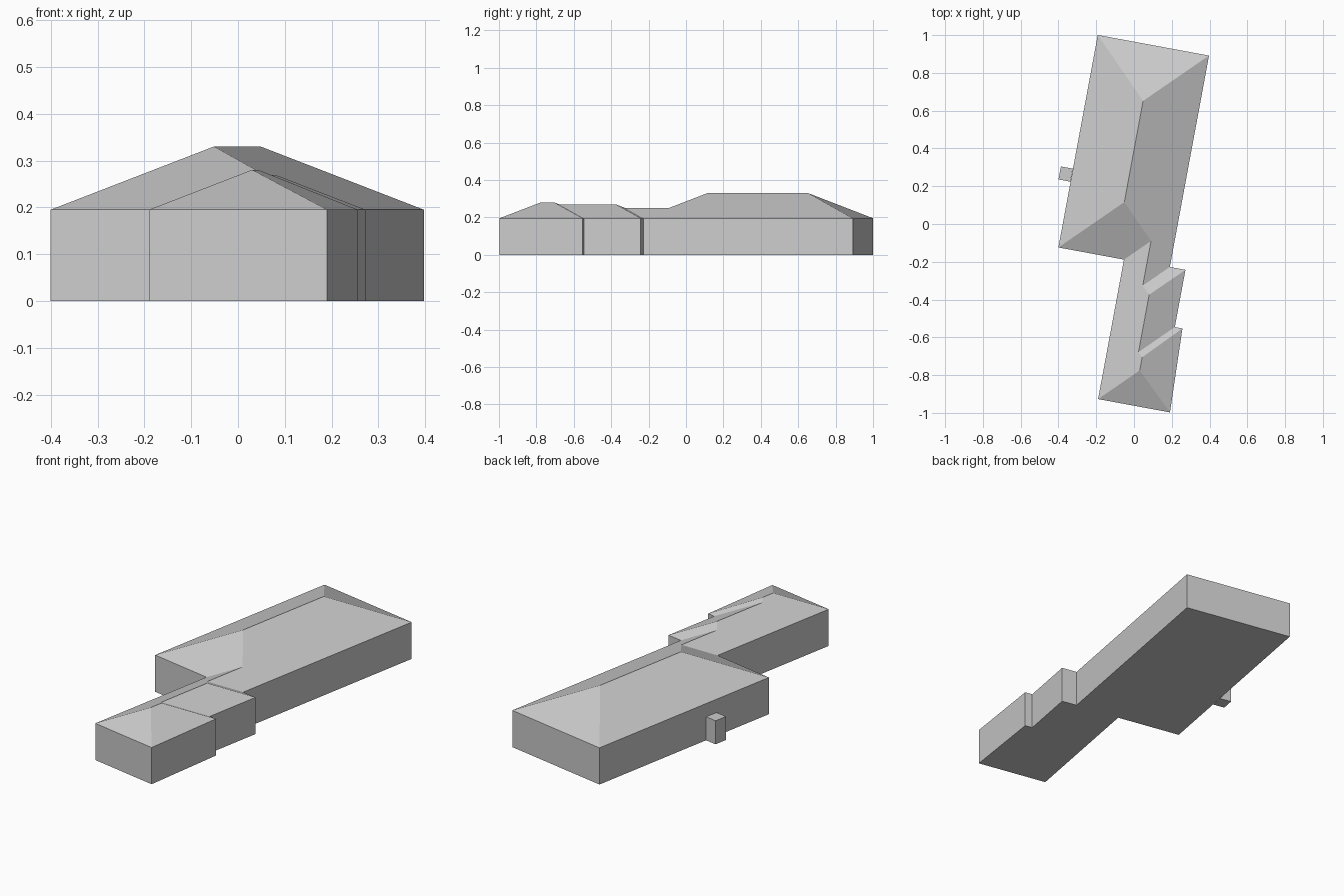
import bpy, bmesh, math

if "Cube" in bpy.data.objects:
    bpy.data.objects.remove(bpy.data.objects["Cube"])

ANGLE = math.radians(-10.5)      # the building is turned in plan
EAVE, PITCH = 0.195, 0.451       # wall height, roof rise per unit of inset


def finish(name, bm):
    bmesh.ops.recalc_face_normals(bm, faces=bm.faces)
    me = bpy.data.meshes.new(name)
    bm.to_mesh(me)
    bm.free()
    ob = bpy.data.objects.new(name, me)
    bpy.context.collection.objects.link(ob)
    ob.rotation_euler.z = ANGLE
    return ob


# Plan lines in the building's own axes
ML, MR, MF, MB = -0.371, 0.228, -0.195, 0.949    # main block
WL, WF = -0.018, -0.946                          # wing left and front walls
S1A, S1B, S1Y = 0.369, 0.353, -0.497             # front wing section
S2R, S2Y = 0.312, -0.189                         # middle wing section

# Outline of the walls, anticlockwise
outline = dict(a=(ML, MF), b=(WL, MF), c=(WL, WF), d=(S1A, WF), e=(S1B, S1Y),
               f=(S2R, S1Y), g=(S2R, S2Y), h=(MR, S2Y), i=(MR, MB), j=(ML, MB))

# Ridge points: plan position and inset distance from the eaves
hm, h1, h2, h3 = (MR - ML) / 2, 0.189, (S2R - WL) / 2, (MR - WL) / 2
ridge = {
    '1': (WL + h1, WF + h1, h1), '2': (WL + h1, S1Y - h1, h1),
    '3': (WL + h2, S1Y - h2, h2), '4': (WL + h2, S2Y - h2, h2),
    '5': (WL + h3, S2Y - h3, h3), '6': (WL + h3, MF + h3, h3),
    '7': (ML + hm, MF + hm, hm), '8': (ML + hm, MB - hm, hm),
}

# Walls, floor and hipped roof as one closed shell
bm = bmesh.new()
base = [bm.verts.new((u, v, 0)) for u, v in outline.values()]
P = {k: bm.verts.new((u, v, EAVE)) for k, (u, v) in outline.items()}
top = list(P.values())
P.update({k: bm.verts.new((u, v, EAVE + PITCH * d)) for k, (u, v, d) in ridge.items()})
bm.faces.new(base[::-1])
for n in range(len(base)):
    m = (n + 1) % len(base)
    bm.faces.new((base[n], base[m], top[m], top[n]))
for slope in ("ab67", "ja78", "ij8", "hi8765", "bc123456",
              "cd1", "de21", "ef32", "fg43", "gh54"):
    bm.faces.new([P[k] for k in slope])
finish("building", bm)

# Small annex box against the left wall
bm = bmesh.new()
bmesh.ops.create_cube(bm, size=1)
bmesh.ops.scale(bm, vec=(0.064, 0.070, 0.125), verts=bm.verts)
bmesh.ops.translate(bm, vec=(ML - 0.033, 0.194, 0.0625), verts=bm.verts)
finish("annex_box", bm)
